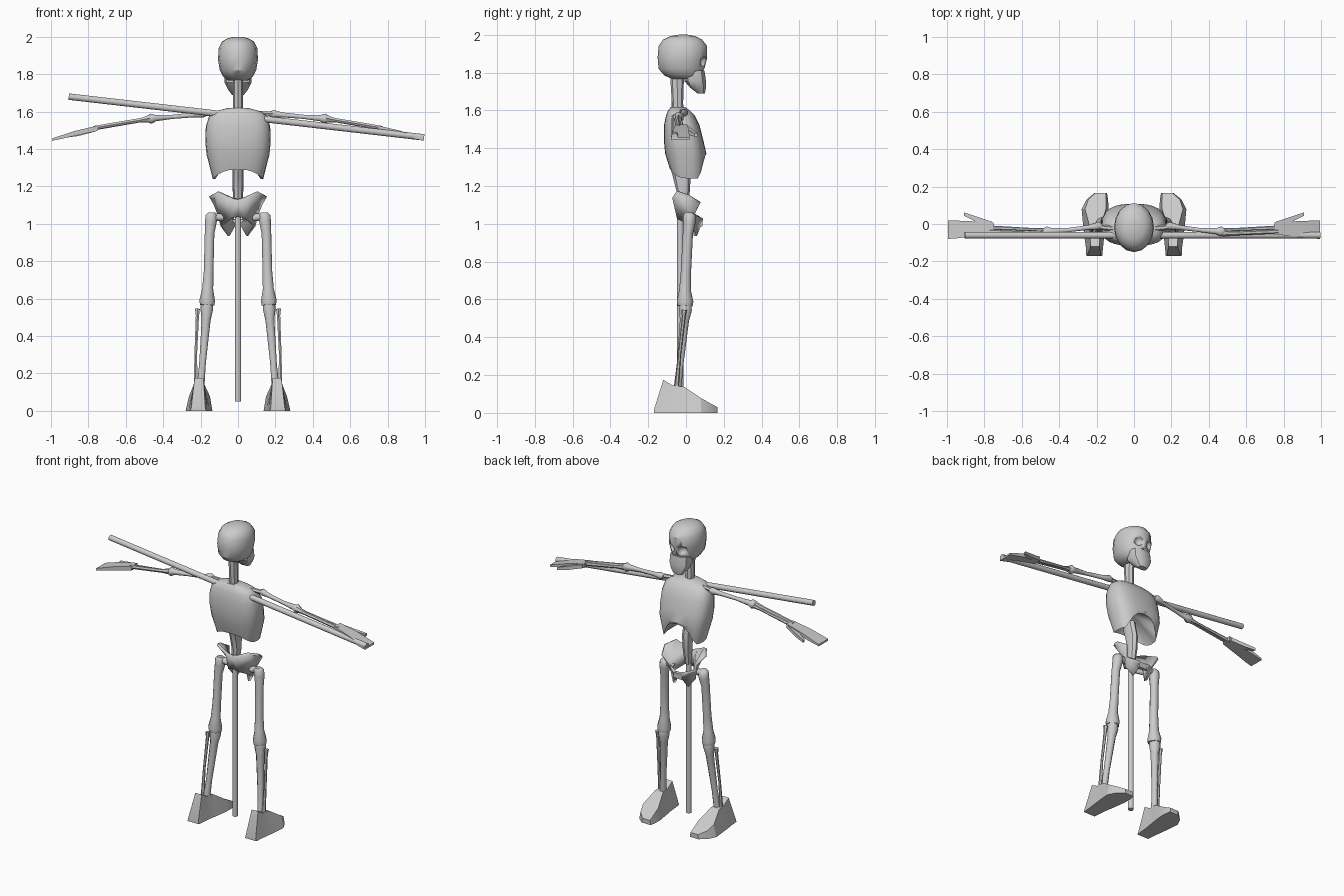
import bpy, bmesh, math
from mathutils import Vector as V

if "Cube" in bpy.data.objects:
    bpy.data.objects.remove(bpy.data.objects["Cube"])


def finish(name, bm, angle=35):
    bmesh.ops.recalc_face_normals(bm, faces=bm.faces)
    me = bpy.data.meshes.new(name)
    bm.to_mesh(me)
    bm.free()
    ob = bpy.data.objects.new(name, me)
    bpy.context.collection.objects.link(ob)
    bpy.ops.object.select_all(action='DESELECT')
    bpy.context.view_layer.objects.active = ob
    ob.select_set(True)
    bpy.ops.object.shade_smooth_by_angle(angle=math.radians(angle))
    return ob


def loft(name, rings, angle=35, bottom_apex=None):
    """Skin a list of point rings and cap both ends."""
    bm = bmesh.new()
    rows = [[bm.verts.new(p) for p in r] for r in rings]
    n = len(rows[0])
    for a, b in zip(rows, rows[1:]):
        for i in range(n):
            j = (i + 1) % n
            bm.faces.new((a[i], a[j], b[j], b[i]))
    bm.faces.new(rows[-1])
    if bottom_apex:
        c = bm.verts.new(bottom_apex)
        for i in range(n):
            bm.faces.new((rows[0][i], rows[0][(i + 1) % n], c))
    else:
        bm.faces.new(rows[0])
    return finish(name, bm, angle)


def tube(name, pts, radii, n=8, side=1):
    """Round bone or pole through points, mirrored when side is -1."""
    pts = [V((p[0] * side, p[1], p[2])) for p in pts]
    d = (pts[-1] - pts[0]).normalized()
    u = d.cross(V((0, 1, 0))).normalized()
    w = d.cross(u)
    rings = [[p + r * (u * math.cos(t) + w * math.sin(t))
              for t in (2 * math.pi * (i + .5) / n for i in range(n))]
             for p, r in zip(pts, radii)]
    return loft(name, rings, 50)


def oval(z, rx, y0, y1, n=16, power=1.0):
    """Horizontal oval ring spanning y0..y1; power < 1 squares it off."""
    pts = []
    for i in range(n):
        t = 2 * math.pi * i / n
        c, s = math.cos(t), math.sin(t)
        c = math.copysign(abs(c) ** power, c)
        s = math.copysign(abs(s) ** power, s)
        pts.append(V((rx * c, (y0 + y1) / 2 + (y1 - y0) / 2 * s, z)))
    return pts


# skull, with carved eye sockets and nose
skull = loft("skull", [oval(*s) for s in (
    (1.765, .05, -.07, .07), (1.785, .078, -.115, .09), (1.82, .097, -.145, .098),
    (1.88, .107, -.15, .112), (1.94, .103, -.145, .112), (1.975, .085, -.12, .085),
    (1.992, .055, -.085, .05), (2.0, .02, -.04, .01))])
for x, z, r in ((-.045, 1.857, .03), (.045, 1.857, .03), (0, 1.81, .015)):
    bm = bmesh.new()
    bmesh.ops.create_icosphere(bm, subdivisions=2, radius=r)
    bmesh.ops.translate(bm, verts=bm.verts, vec=(x, .1, z))
    cutter = finish("socket_cutter", bm)
    bpy.context.view_layer.objects.active = skull
    mod = skull.modifiers.new("socket", 'BOOLEAN')
    mod.operation, mod.object, mod.solver = 'DIFFERENCE', cutter, 'EXACT'
    # keep the carve ahead of the smoothing
    bpy.ops.object.modifier_move_to_index(modifier=mod.name, index=0)
    bpy.ops.object.modifier_apply(modifier=mod.name)
    bpy.data.objects.remove(cutter)

# jaw
jaw = [oval(*s, 10, .8) for s in ((1.69, .032, .06, .1), (1.72, .055, .02, .108),
                                  (1.755, .072, -.01, .108), (1.81, .07, -.01, .1))]
loft("jaw", jaw)

# neck and lower spine
loft("neck", [oval(z, .027, a, b, 8) for z, a, b in
              ((1.54, -.07, -.01), (1.64, -.075, -.015), (1.8, -.085, -.01))])
loft("lower_spine", [oval(z, r, a, b, 8) for z, r, a, b in
                     ((1.05, .02, -.05, .0), (1.17, .028, -.05, .02),
                      (1.25, .03, -.07, .025), (1.36, .03, -.1, .0))])

# ribcage with an arched lower front edge
ribs = [oval(*s, 24, .75) for s in (
    (1.24, .135, -.085, .1), (1.37, .168, -.11, .108), (1.44, .175, -.117, .092),
    (1.52, .172, -.117, .072), (1.575, .155, -.105, .045), (1.6, .125, -.095, .02),
    (1.618, .06, -.08, -.005))]
for i, p in enumerate(ribs[0]):
    s = math.sin(2 * math.pi * i / 24)
    p.z += .12 * max(0, (s - .6) / .4) if s > 0 else .05 * s * s
loft("ribcage", ribs, 40, (0, -.03, 1.42))

# pelvis: one half surface, mirrored and thickened
pv = [(0, -.06, 1.13), (.04, -.065, 1.14), (.11, -.05, 1.17), (.148, .01, 1.15),
      (.125, .075, 1.11), (.1, .045, 1.05), (.035, -.04, 1.03), (0, -.04, 1.04),
      (.012, .075, 1.0), (.05, .05, .935), (.085, .025, .99), (.03, .085, 1.03)]
pf = [(0, 1, 6, 7), (1, 2, 5, 6), (2, 3, 4, 5), (5, 11, 8, 10), (8, 9, 10), (6, 5, 10)]
bm = bmesh.new()
for side in (-1, 1):
    vs = [bm.verts.new((x * side, y, z)) for x, y, z in pv]
    for f in pf:
        bm.faces.new([vs[i] for i in f])
bmesh.ops.remove_doubles(bm, verts=bm.verts, dist=.0005)
pelvis = finish("pelvis", bm, 40)
mod = pelvis.modifiers.new("thickness", 'SOLIDIFY')
mod.thickness, mod.offset = .018, 0
loft("pubic_bridge", [[V((x, .075 + .012 * a, 1.005 + .018 * b)) for a, b in
                       ((-1, -1), (1, -1), (1, 1), (-1, 1))] for x in (-.03, .03)])

# support poles
tube("upright_pole", [(0, -.03, .05), (0, -.03, 1.3)], [.018] * 2, 10)
tube("cross_pole", [(-.905, -.06, 1.68), (.995, -.06, 1.462)], [.018] * 2, 10)

for side, tag in ((-1, "left"), (1, "right")):
    # leg bones
    tube(tag + "_thigh_bone", [(.14, .015, 1.06), (.142, .018, 1.045), (.145, .018, 1.01),
         (.152, .01, .95), (.157, 0, .75), (.162, -.005, .65), (.165, -.005, .59),
         (.165, -.005, .565)], [.02, .033, .033, .027, .027, .031, .044, .04], 10, side)
    tube(tag + "_hip_ball", [(.07, .02, 1.03), (.1, .02, 1.035), (.15, .018, 1.04)],
         [.015, .022, .018], 8, side)
    tube(tag + "_shin_bone", [(.167, -.003, .568), (.167, -.003, .545), (.17, -.008, .49),
         (.19, -.032, .25), (.2, -.045, .13)], [.034, .037, .026, .019, .022], 8, side)
    tube(tag + "_calf_bone", [(.217, -.01, .545), (.217, -.012, .51), (.226, -.035, .3),
         (.226, -.05, .13)], [.015, .01, .008, .012], 6, side)
    # foot: y, bottom x span, top x span, top height
    foot = ((-.17, .17, .255, .175, .25, .015), (-.12, .165, .258, .185, .232, .175),
            (-.07, .16, .265, .183, .235, .145), (-.01, .15, .272, .178, .238, .138),
            (.08, .137, .28, .15, .262, .078), (.13, .138, .255, .15, .245, .05),
            (.167, .145, .21, .15, .205, .03))
    loft(tag + "_foot", [[V((side * a, y, 0)), V((side * b, y, 0)),
         V((side * d, y, h)), V((side * c, y, h))] for y, a, b, c, d, h in foot], 25)
    # arm bones
    tube(tag + "_collar_bone", [(.05, -.03, 1.595), (.2, -.015, 1.588)], [.014, .014], 6, side)
    tube(tag + "_upper_arm", [(.17, -.01, 1.588), (.19, -.01, 1.588), (.24, -.018, 1.582),
         (.35, -.032, 1.572), (.44, -.038, 1.565), (.465, -.04, 1.562), (.485, -.042, 1.56)],
         [.013, .022, .014, .012, .018, .029, .018], 8, side)
    tube(tag + "_forearm_outer", [(.47, -.048, 1.565), (.52, -.05, 1.555), (.77, -.04, 1.513)],
         [.02, .012, .012], 6, side)
    tube(tag + "_forearm_inner", [(.48, -.035, 1.555), (.53, -.03, 1.548), (.77, -.02, 1.51)],
         [.014, .008, .012], 6, side)
    # hand and thumb: x, y span, centre height, thickness
    def slab(name, secs):
        loft(name, [[V((side * x, a, z - h / 2)), V((side * x, b, z - h / 2)),
                     V((side * x, b, z + h / 2)), V((side * x, a, z + h / 2))]
                    for x, a, b, z, h in secs], 25)
    slab(tag + "_hand", ((.75, -.055, .008, 1.511, .028), (.87, -.068, .015, 1.484, .026),
                         (.95, -.077, .018, 1.462, .018), (.995, -.08, .018, 1.45, .012)))
    slab(tag + "_thumb", ((.76, -.015, .012, 1.506, .024), (.85, .015, .042, 1.482, .024),
                          (.91, .045, .062, 1.47, .016)))
